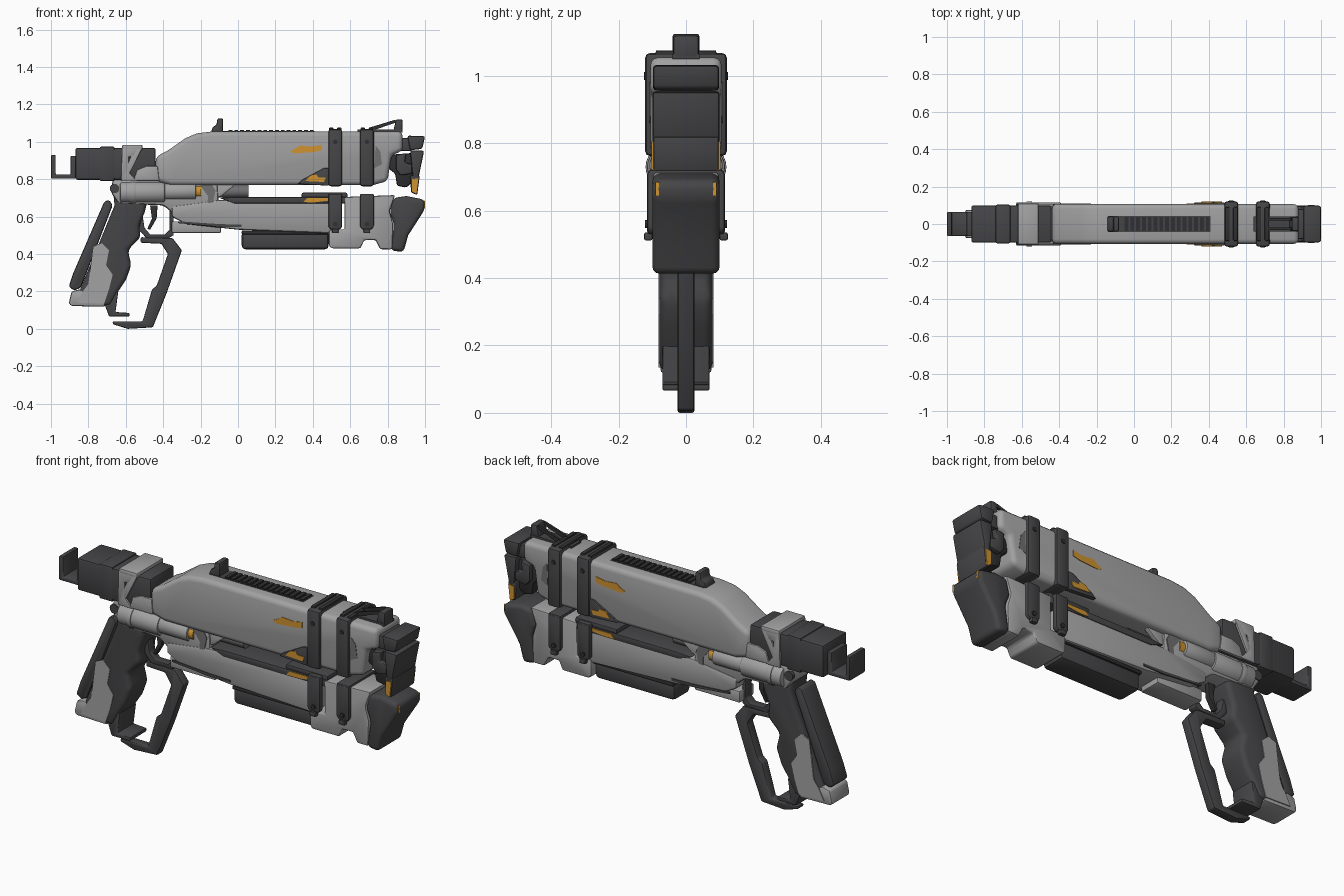
import bpy, bmesh, math
from mathutils import Matrix


def material(name, r, g, b):
    m = bpy.data.materials.new(name)
    m.diffuse_color = (r, g, b, 1)
    return m


LIGHT = material("light_grey_paint", 0.36, 0.36, 0.36)
MID = material("worn_grey", 0.16, 0.16, 0.165)
DARK = material("dark_polymer", 0.06, 0.06, 0.064)
BLACK = material("black_metal", 0.03, 0.03, 0.032)
ORANGE = material("orange_paint", 0.62, 0.29, 0.03)


def finish(name, bm, mat, bevel=0, both=False, seg=2):
    bmesh.ops.recalc_face_normals(bm, faces=bm.faces)
    me = bpy.data.meshes.new(name)
    bm.to_mesh(me)
    bm.free()
    me.materials.append(mat)
    ob = bpy.data.objects.new(name, me)
    bpy.context.collection.objects.link(ob)
    if bevel:
        b = ob.modifiers.new("bevel", 'BEVEL')
        b.width, b.segments, b.limit_method = bevel, seg, 'ANGLE'
        b.angle_limit = math.radians(28)
    if both:
        mi = ob.modifiers.new("mirror", 'MIRROR')
        mi.use_axis = (False, True, False)
    bpy.ops.object.select_all(action='DESELECT')
    ob.select_set(True)
    bpy.context.view_layer.objects.active = ob
    bpy.ops.object.convert(target='MESH')
    bpy.ops.object.shade_smooth_by_angle(angle=math.radians(35))
    return ob


def prism(name, pts, y0, y1, mat, bevel=0, both=False, seg=2):
    """Side-view outline (x, z) extruded along y."""
    bm = bmesh.new()
    f = bm.faces.new([bm.verts.new((x, y0, z)) for x, z in pts])
    r = bmesh.ops.extrude_face_region(bm, geom=[f])
    for v in r["geom"]:
        if isinstance(v, bmesh.types.BMVert):
            v.co.y = y1
    return finish(name, bm, mat, bevel, both, seg)


def slab(name, pts, half, mat, bevel=0, seg=2):
    return prism(name, pts, -half, half, mat, bevel, False, seg)


def box(name, x0, x1, z0, z1, y0, y1, mat, bevel=0, both=False):
    return prism(name, [(x0, z0), (x1, z0), (x1, z1), (x0, z1)], y0, y1, mat, bevel, both)


def cyl(name, axis, c, r, length, mat, both=False, bevel=0, n=24):
    bm = bmesh.new()
    rot = Matrix.Rotation(math.pi / 2, 4, 'Y' if axis == 'x' else 'X')
    bmesh.ops.create_cone(bm, cap_ends=True, segments=n, radius1=r, radius2=r, depth=length,
                          matrix=Matrix.Translation(c) @ rot)
    return finish(name, bm, mat, bevel, both)


# Upper housing
slab("upper_housing", [(-.44, .79), (-.44, .92), (-.38, .95), (-.28, 1.02), (-.22, 1.045), (-.14, 1.055),
     (.88, 1.055), (.88, .95), (.82, .93), (.80, .79), (.72, .768), (-.36, .768)], .106, LIGHT, .025, 3)
prism("housing_paint_mark", [(.28, .95), (.31, .965), (.33, .98), (.40, .975), (.45, .985), (.45, .955),
      (.41, .945), (.30, .938)], .104, .109, ORANGE, both=True)
prism("housing_worn_mark", [(.73, .86), (.735, .98), (.76, .95), (.77, .88)], .104, .108, MID, both=True)
prism("housing_wedge", [(.32, .775), (.34, .795), (.46, .86), (.485, .86), (.485, .765)], .09, .116, DARK, .005, True)
prism("wedge_paint_mark", [(.36, .79), (.385, .82), (.42, .825), (.43, .81), (.47, .81), (.46, .785)],
      .113, .119, ORANGE, both=True)

# Top rail with ribs, rear and front sights
box("top_rail", -.14, .41, 1.04, 1.057, -.042, .042, DARK)
for i in range(15):
    box("rail_rib", -.05 + i * .031, -.03 + i * .031, 1.05, 1.064, -.038, .038, BLACK)
slab("rear_sight", [(-.145, 1.05), (-.135, 1.08), (-.115, 1.09), (-.11, 1.125), (-.08, 1.125), (-.08, 1.05)],
     .04, DARK, .008)
prism("front_sight_wire", [(.70, 1.06), (.70, 1.075), (.84, 1.118), (.85, 1.105), (.72, 1.06)], .02, .032, BLACK, both=True)
slab("front_sight", [(.83, 1.055), (.845, 1.12), (.88, 1.12), (.88, 1.05)], .038, DARK, .008)
box("front_sight_base", .64, .88, 1.05, 1.065, -.04, .04, DARK)

# Clamping bands around the upper and lower housings
for x in (.483, .652):
    w = .074
    box("upper_band", x, x + w, .762, 1.068, -.121, .121, DARK, .014)
    for dx in (.004, .047):
        box("band_ridge", x + dx, x + dx + .024, .78, 1.076, -.09, .09, BLACK, .005)
    cyl("band_bolt", 'y', (x + w / 2, .121, 1.0), .012, .008, BLACK, True, n=12)
    box("lower_band_bridge", x, x + w, .69, .722, -.112, .112, DARK, .008)
    prism("lower_band_strap", [(x, .715), (x, .545), (x + .015, .53), (x + w - .015, .53), (x + w, .545), (x + w, .715)],
          .085, .115, DARK, .008, True)
    cyl("strap_bolt", 'y', (x + w / 2, .117, .56), .012, .008, BLACK, True, n=12)
    box("strap_foot", x + .02, x + w - .02, .512, .535, .1, .124, DARK, .004, True)

# Rear block with end hook and bracket
box("rear_block", -.87, -.44, .797, .968, -.1, .1, DARK, .012)
box("rear_block_step", -.74, -.66, .79, .974, -.103, .103, DARK, .008)
slab("rear_hook", [(-1, .93), (-.975, .93), (-.975, .825), (-.895, .825), (-.895, .925), (-.86, .925),
     (-.86, .803), (-1, .803)], .065, DARK, .006)
box("bracket_top", -.62, -.51, .955, .984, -.11, .11, LIGHT, .008)
prism("bracket_strut", [(-.62, .97), (-.625, .79), (-.54, .79), (-.585, .84), (-.585, .92), (-.56, .92), (-.53, .97)],
      .098, .11, LIGHT, .003, True)
prism("bracket_diagonal", [(-.51, .97), (-.55, .97), (-.60, .86), (-.585, .82), (-.57, .85)], .098, .11, LIGHT, .003, True)
prism("bracket_cheek", [(-.56, .79), (-.54, .85), (-.49, .87), (-.43, .87), (-.42, .79)], .09, .108, LIGHT, .006, True)

# Receiver and side cylinders
slab("receiver", [(-.67, .80), (-.68, .73), (-.64, .67), (-.40, .66), (-.35, .62), (-.10, .62), (-.11, .79)],
     .085, LIGHT, .015)
cyl("side_cylinder_rear", 'x', (-.51, .058, .73), .058, .24, LIGHT, True, .008)
cyl("side_cylinder_collar", 'x', (-.56, .058, .73), .062, .03, LIGHT, True, .003)
cyl("side_cylinder_front", 'x', (-.31, .062, .735), .047, .17, LIGHT, True, .006)
cyl("cylinder_tip", 'x', (-.212, .062, .735), .034, .03, ORANGE, True)
prism("receiver_worn_mark", [(-.22, .80), (-.15, .79), (-.12, .74), (-.14, .65), (-.165, .65), (-.16, .71), (-.19, .75)],
      .082, .089, MID, both=True)
cyl("receiver_pin", 'y', (-.66, .08, .75), .025, .02, DARK, True, n=16)

# Gap brace and inner barrel
prism("gap_brace", [(-.12, .78), (-.02, .78), (-.02, .765), (-.09, .71), (-.12, .70)], .05, .075, LIGHT, .003, True)
cyl("inner_barrel", 'x', (-.03, 0, .735), .034, .17, MID)

# Lower housing
slab("lower_housing", [(-.355, .655), (-.355, .60), (-.28, .56), (.0, .53), (.52, .51), (.52, .68), (-.10, .69)],
     .09, LIGHT, .012)
slab("lower_rail", [(-.10, .70), (.0, .705), (.58, .705), (.58, .67), (-.02, .67)], .094, DARK, .006)
box("rail_cap", .34, .585, .70, .728, -.09, .09, DARK, .008)
prism("rail_paint_mark", [(.35, .678), (.37, .70), (.48, .70), (.48, .685), (.40, .675)], .092, .098, ORANGE, both=True)
prism("lower_seam", [(-.32, .575), (-.32, .565), (-.1, .545), (.02, .545), (.02, .557), (-.1, .56)],
      .085, .094, DARK, both=True)
box("lower_strip", -.355, -.09, .513, .575, -.06, .06, LIGHT, .008)
box("under_tube", .02, .485, .425, .522, -.07, .07, DARK, .02)
box("under_tube_lip", .02, .50, .505, .525, -.078, .078, BLACK, .004)
slab("lower_front_block", [(.485, .53), (.485, .445), (.50, .43), (.655, .43), (.675, .475), (.735, .475), (.76, .425),
     (.825, .425), (.83, .56), (.81, .63), (.84, .715), (.57, .705), (.57, .53)], .098, LIGHT, .012)

# Muzzle
slab("lower_muzzle", [(.83, .70), (.90, .71), (1, .69), (1, .64), (.91, .50), (.885, .41), (.815, .42), (.835, .56),
     (.81, .62)], .1, DARK, .022, 3)
prism("muzzle_paint_mark", [(.985, .68), (.999, .685), (.999, .645), (.985, .65)], .08, .09, ORANGE, both=True)
slab("muzzle_core", [(.80, .93), (.93, .94), (.95, .80), (.90, .755), (.85, .765), (.84, .83), (.80, .86)], .07, BLACK, .01)
prism("muzzle_side_clamp", [(.845, .93), (.90, .94), (.89, .89), (.93, .88), (.93, .83), (.87, .82), (.845, .85)],
      .06, .095, DARK, .008, True)
box("muzzle_neck", .86, .93, .95, 1.02, -.08, .08, DARK, .008)
slab("muzzle_plate_top", [(.905, 1.033), (1, 1.03), (.985, .962), (.92, .955)], .098, DARK, .01)
slab("muzzle_plate_middle", [(.92, .955), (.995, .952), (.965, .805), (.935, .80)], .1, DARK, .01)
slab("muzzle_plate_bottom", [(.92, .82), (.972, .82), (.958, .715), (.925, .73)], .098, DARK, .008)
prism("plate_paint_mark", [(.93, .80), (.965, .805), (.955, .72), (.93, .735)], .095, .102, ORANGE, both=True)

# Grip
slab("grip", [(-.67, .76), (-.48, .70), (-.50, .62), (-.53, .55), (-.52, .49), (-.59, .42), (-.57, .34), (-.60, .26),
     (-.64, .20), (-.68, .12), (-.87, .13), (-.84, .22), (-.66, .66)], .078, DARK, .025, 3)
prism("grip_panel", [(-.775, .44), (-.73, .46), (-.69, .42), (-.705, .34), (-.67, .29), (-.69, .21), (-.715, .135),
      (-.86, .14), (-.83, .20), (-.80, .24)], .074, .081, LIGHT, both=True)
slab("grip_base", [(-.905, .135), (-.89, .20), (-.85, .21), (-.72, .18), (-.71, .118), (-.89, .122)], .076, LIGHT, .012)
slab("grip_toe", [(-.73, .18), (-.64, .20), (-.655, .09), (-.58, .085), (-.58, .066), (-.69, .066)], .07, DARK, .006)
slab("backstrap", [(-.715, .68), (-.69, .69), (-.67, .66), (-.84, .22), (-.875, .205), (-.905, .225), (-.88, .30)],
     .06, DARK, .01)

# Trigger, guard and lever loop
slab("trigger_guard", [(-.53, .64), (-.515, .64), (-.50, .54), (-.47, .505), (-.39, .505), (-.365, .53), (-.365, .64),
     (-.345, .64), (-.345, .50), (-.37, .485), (-.49, .485), (-.53, .53)], .025, DARK, .003)
slab("trigger", [(-.47, .66), (-.43, .66), (-.435, .59), (-.47, .53), (-.485, .535), (-.46, .59)], .014, BLACK, .003)
slab("lever_loop", [(-.52, .49), (-.35, .485), (-.30, .42), (-.38, .195), (-.455, .008), (-.59, 0), (-.67, .025),
     (-.67, .04), (-.51, .04), (-.46, .21), (-.435, .23), (-.375, .40), (-.41, .455), (-.52, .46)], .025, DARK, .007)
